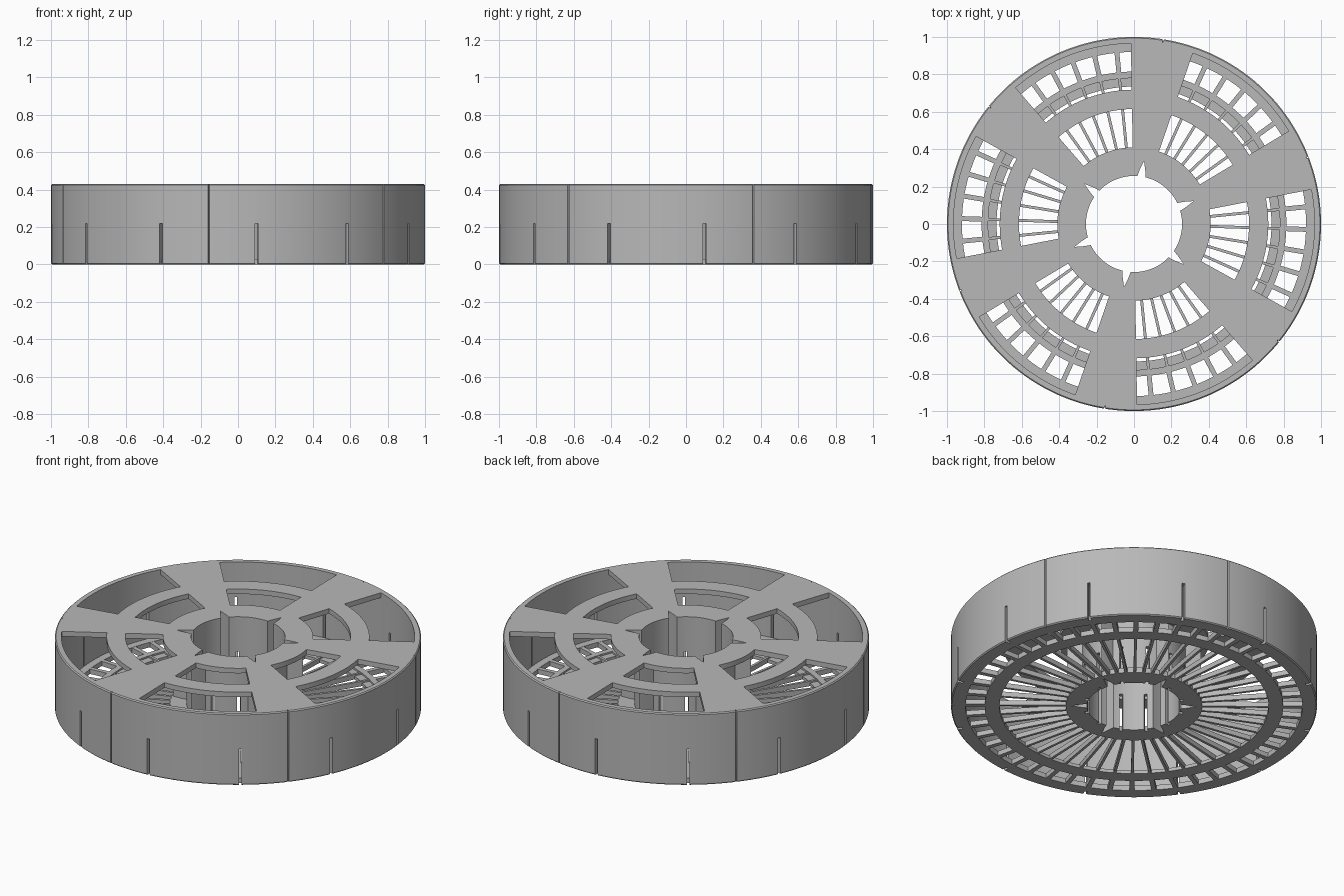
import bpy, bmesh
from math import cos, sin, radians
from mathutils import Matrix

if "Cube" in bpy.data.objects:
    bpy.data.objects.remove(bpy.data.objects["Cube"])

H = 0.43            # overall height
SLOT = 5.7          # first slot angle, repeats every 30 degrees
SEAM = 81.0         # first seam / notch angle, repeats every 60 degrees

grey = bpy.data.materials.new("grey_plastic")
grey.diffuse_color = (0.48, 0.48, 0.48, 1)
grey.use_nodes = True
grey.node_tree.nodes["Principled BSDF"].inputs["Base Color"].default_value = grey.diffuse_color


def finish(bm, name):
    bmesh.ops.recalc_face_normals(bm, faces=bm.faces)
    me = bpy.data.meshes.new(name)
    bm.to_mesh(me)
    bm.free()
    ob = bpy.data.objects.new(name, me)
    bpy.context.collection.objects.link(ob)
    me.materials.append(grey)
    bpy.context.view_layer.objects.active = ob
    ob.select_set(True)
    bpy.ops.object.shade_smooth_by_angle(angle=radians(25))
    ob.select_set(False)


def off(a, start, period):
    """Signed angle to the nearest repeat of start."""
    return (a - start + period / 2) % period - period / 2


def angles(step, extras=()):
    """Even angles around the circle plus repeated extra ones (start, period)."""
    s = {round(i * step, 3) for i in range(int(360 / step))}
    for start, period in extras:
        s |= {round((start + k * period) % 360, 3) for k in range(int(360 / period))}
    return sorted(s)


def polar(r, a, z):
    return (r * cos(radians(a)), r * sin(radians(a)), z)


def shell(name, us, angs, keep, lo, hi):
    """Solid ring made from the kept cells of a polar grid, between two skins."""
    bm = bmesh.new()
    n, m = len(angs), len(us) - 1
    A = [[bm.verts.new(lo(u, a)) for a in angs] for u in us]
    B = [[bm.verts.new(hi(u, a)) for a in angs] for u in us]

    def full(i, j):
        if not 0 <= i < m:
            return False
        a0, a1 = angs[j % n], angs[(j + 1) % n]
        mid = a0 + ((a1 - a0) % 360) / 2
        return keep((us[i] + us[i + 1]) / 2, mid)

    for i in range(m):
        for j in range(n):
            if not full(i, j):
                continue
            k = (j + 1) % n
            corners = [(i, j), (i, k), (i + 1, k), (i + 1, j)]
            bm.faces.new([A[p][q] for p, q in corners])
            bm.faces.new([B[p][q] for p, q in reversed(corners)])
            nbs = [(i - 1, j), (i, j + 1), (i + 1, j), (i, j - 1)]
            for c, (ni, nj) in enumerate(nbs):
                if not full(ni, nj):
                    (p, q), (r, s) = corners[c], corners[(c + 1) % 4]
                    bm.faces.new([A[p][q], B[p][q], B[r][s], A[r][s]])
    bmesh.ops.delete(bm, geom=[v for v in bm.verts if not v.link_faces], context='VERTS')
    finish(bm, name)


def hub_r(a):
    """Bore radius with six pointed notches."""
    return 0.257 + 0.085 * max(0, 1 - abs(off(a, SEAM, 60)) / 5)


def rim_r(z, a):
    """Outer radius with chamfered edges and six fine seams."""
    r = 1.0 - (0.006 if z < 0.001 or z > H - 0.001 else 0)
    return r - (0.012 if abs(off(a, SEAM, 60)) < 0.1 else 0)


def slotted(half):
    return lambda z, a: z > 0.22 or abs(off(a, SLOT, 30)) > half


# outer rim wall with twelve slots rising from the bottom
rim_angs = angles(2, [(SLOT - .45, 30), (SLOT + .45, 30),
                      (SEAM - .25, 60), (SEAM, 60), (SEAM + .25, 60)])
shell("outer_rim", [0, .006, .22, H - .006, H], rim_angs, slotted(.45),
      lambda z, a: polar(.965, a, z), lambda z, a: polar(rim_r(z, a), a, z))

# notched hub tube with twelve slots
hub_angs = angles(3, [(SLOT - 2, 30), (SLOT + 2, 30),
                      (SEAM - 5, 60), (SEAM, 60), (SEAM + 5, 60)])
shell("hub_tube", [0, .22, H], hub_angs, slotted(2),
      lambda z, a: polar(hub_r(a), a, z), lambda z, a: polar(hub_r(a) + .025, a, z))


def plate(name, radii, angs, z0, z1, keep=lambda r, a: True):
    """Flat ring; a first radius of 0 follows the notched hub."""
    rad = lambda r, a: r if r else hub_r(a) + .02
    shell(name, radii, angs, keep,
          lambda r, a: polar(rad(r, a), a, z0), lambda r, a: polar(rad(r, a), a, z1))


# top plate with six large outer and six smaller inner windows
plate("top_plate", [0, .41, .615, .718, .968],
      angles(1, [(SEAM - 5, 60), (SEAM + 5, 60)]), H - .03, H,
      lambda r, a: not (abs(off(a, -9, 60)) < 20 and (.41 < r < .615 or r > .718)))

# bottom rings
plain = angles(2)
plate("bottom_hub_ring", [0, .372], hub_angs, 0, .03)
plate("bottom_middle_ring_low", [.735, .78], plain, 0, .02)
plate("bottom_middle_ring_high", [.78, .815], plain, 0, .03)
plate("bottom_outer_ring", [.92, .968], plain, 0, .03)


def bars(name, r0, r1, width, height):
    """48 radial bars on the floor."""
    bm = bmesh.new()
    for k in range(48):
        mat = (Matrix.Rotation(radians(SLOT + 7.5 * k), 4, 'Z')
               @ Matrix.Translation(((r0 + r1) / 2, 0, height / 2))
               @ Matrix.Diagonal((r1 - r0, width, height, 1)))
        bmesh.ops.create_cube(bm, size=1, matrix=mat)
    finish(bm, name)


bars("inner_spokes", .365, .782, .015, .029)
bars("outer_bars", .81, .925, .026, .029)
